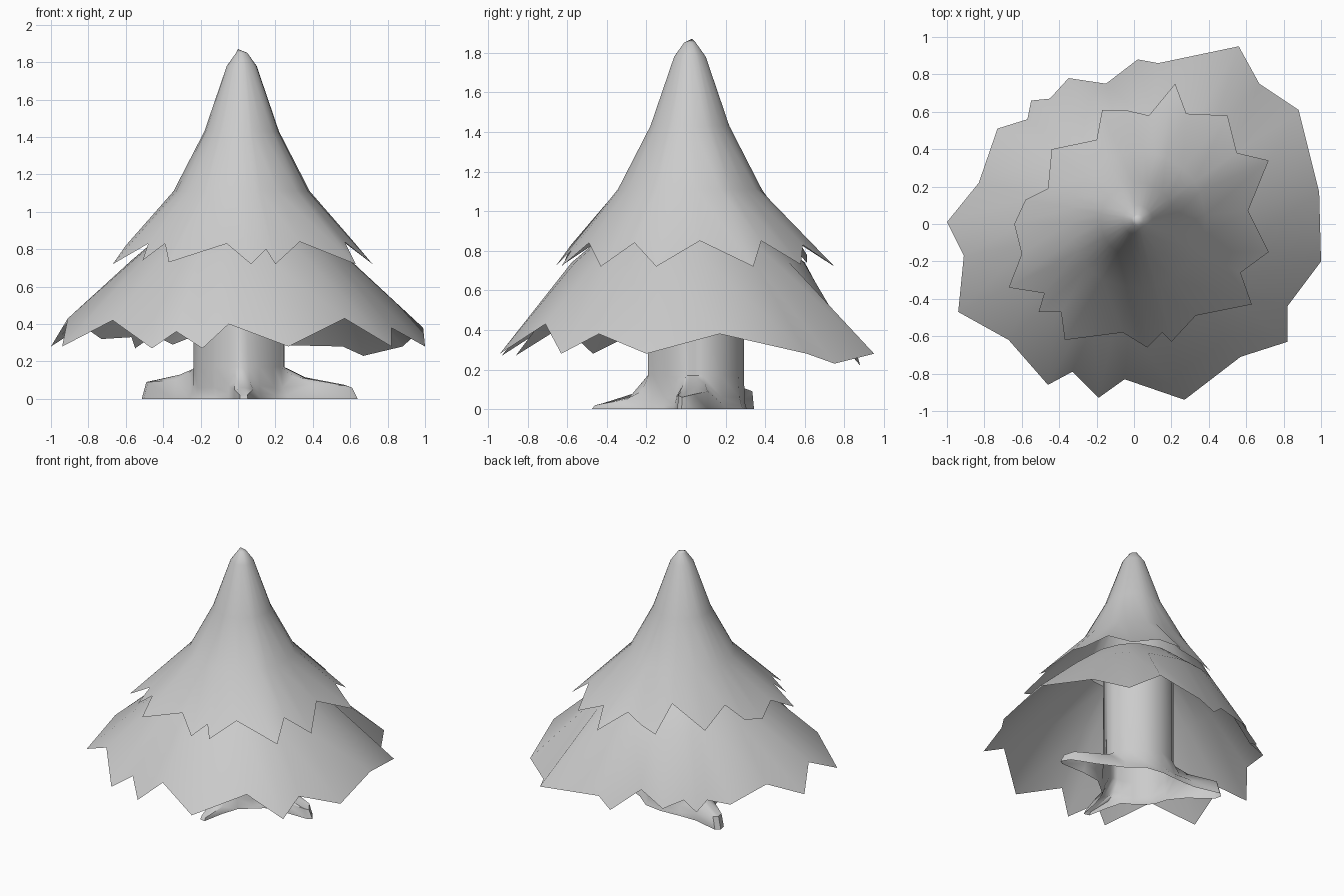
import bpy, math
from math import cos, sin, atan2


def loft(name, rings, cap_point=None, angle=50):
    """Skin equal-length closed rings, optionally closing the first to a point."""
    n = len(rings[0])
    verts = [p for ring in rings for p in ring]
    faces = []
    for k in range(len(rings) - 1):
        for i in range(n):
            j = (i + 1) % n
            faces.append((k * n + i, (k + 1) * n + i, (k + 1) * n + j, k * n + j))
    if cap_point:
        verts.append(cap_point)
        faces += [(len(verts) - 1, i, (i + 1) % n) for i in range(n)]
    mesh = bpy.data.meshes.new(name)
    mesh.from_pydata(verts, [], faces)
    obj = bpy.data.objects.new(name, mesh)
    bpy.context.collection.objects.link(obj)
    bpy.ops.object.select_all(action='DESELECT')
    obj.select_set(True)
    bpy.context.view_layer.objects.active = obj
    bpy.ops.object.shade_smooth_by_angle(angle=math.radians(angle))
    return obj


def circle_at(outline, centre, r, z):
    """Circle whose points line up in angle with those of the outline."""
    cx, cy = centre
    out = []
    for x, y, _ in outline:
        a = atan2(y - cy, x - cx)
        out.append((cx + r * cos(a), cy + r * sin(a), z))
    return out


# Upper foliage: ragged hem, concave cone and rounded tip
upper_hem = [
    (.72, -.15, .72), (.61, .07, .85), (.72, .34, .72), (.55, .38, .85),
    (.50, .58, .73), (.28, .59, .83), (.22, .75, .72), (.08, .58, .83),
    (-.05, .61, .78), (-.17, .61, .74), (-.20, .45, .92), (-.44, .40, .76),
    (-.46, .19, .88), (-.58, .13, .78), (-.64, 0, .75), (-.60, -.16, .82),
    (-.67, -.34, .72), (-.48, -.37, .83), (-.51, -.47, .74), (-.39, -.47, .83),
    (-.37, -.62, .73), (-.06, -.58, .83), (.07, -.66, .72), (.15, -.58, .80),
    (.20, -.63, .72), (.33, -.49, .84), (.63, -.43, .72), (.57, -.26, .84)]
profile = [(.03, 1.85), (.08, 1.78), (.2, 1.43), (.365, 1.11)]
rings = [circle_at(upper_hem, (.02, .02), r, z) for r, z in profile]
loft("upper_foliage", rings + [upper_hem], (0, .03, 1.87))

# Lower foliage: wider skirt tucked beneath the upper tier
lower_hem = [
    (1, -.2, .28), (.99, .17, .38), (.88, .61, .28), (.67, .75, .23),
    (.56, .95, .28), (.13, .86, .29), (.02, .88, .22), (-.15, .75, .37),
    (-.35, .78, .29), (-.45, .67, .34), (-.55, .66, .27), (-.57, .56, .33),
    (-.73, .51, .32), (-.83, .22, .39), (-1, .01, .28), (-.91, -.17, .43),
    (-.94, -.47, .28), (-.67, -.62, .42), (-.46, -.86, .27), (-.33, -.79, .36),
    (-.19, -.93, .27), (-.05, -.83, .40), (.27, -.94, .28), (.57, -.71, .43),
    (.82, -.63, .28), (.82, -.44, .38)]
rings = [circle_at(lower_hem, (.02, .01), r, z) for r, z in [(.33, .96), (.59, .74)]]
loft("lower_foliage", rings + [lower_hem])

# Trunk: hollow cylinder flowing into three tapering roots; z is the root rim height
base = [
    (.26, -.06, .02), (.40, -.04, .08), (.58, -.04, .07), (.61, -.02, .06),
    (.57, .04, .075), (.40, .11, .09), (.24, .19, .02), (.13, .28, .02),
    (0, .30, .02), (-.15, .29, .02), (-.28, .29, .05), (-.46, .335, .09),
    (-.49, .31, .09), (-.48, .26, .09), (-.33, .14, .10), (-.25, .04, .02),
    (-.22, -.06, .02), (-.12, -.15, .02), (-.05, -.19, .03), (-.02, -.30, .05),
    (.01, -.45, .02), (.05, -.46, .02), (.08, -.30, .05), (.12, -.18, .03),
    (.20, -.11, .02)]
centre, radius = (.005, .05), .243
collar = circle_at(base, centre, radius, .17)
mid = [(c[0] + .35 * (b[0] - c[0]), c[1] + .35 * (b[1] - c[1]), b[2] + .04)
       for c, b in zip(collar, base)]
foot = [(centre[0] + (x - centre[0]) * 1.05, centre[1] + (y - centre[1]) * 1.03, 0)
        for x, y, _ in base]
loft("trunk", [circle_at(base, centre, radius, .95), collar, mid, base, foot])
